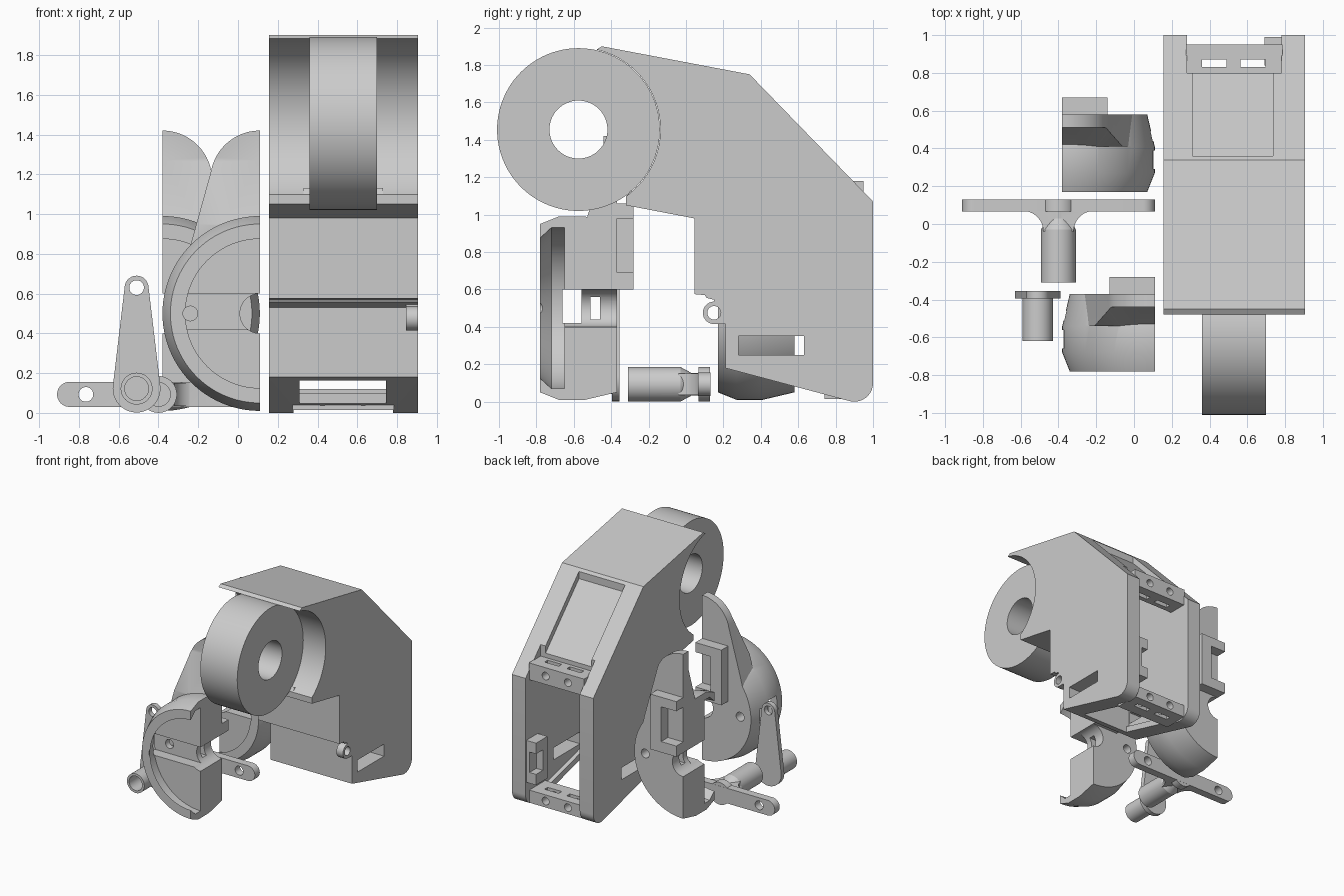
import bpy, bmesh, math
from mathutils import Vector

if "Cube" in bpy.data.objects:
    bpy.data.objects.remove(bpy.data.objects["Cube"])

grey = bpy.data.materials.new("light_grey")
grey.diffuse_color = (0.6, 0.6, 0.6, 1)
grey.use_nodes = True
grey.node_tree.nodes["Principled BSDF"].inputs["Base Color"].default_value = grey.diffuse_color


def loft(name, rings):
    """Solid through rings holding equal numbers of points."""
    bm = bmesh.new()
    vs = [[bm.verts.new(p) for p in ring] for ring in rings]
    n = len(vs[0])
    for a, b in zip(vs, vs[1:]):
        for i in range(n):
            j = (i + 1) % n
            bm.faces.new((a[i], a[j], b[j], b[i]))
    bm.faces.new(vs[0][::-1])
    bm.faces.new(vs[-1])
    bmesh.ops.recalc_face_normals(bm, faces=bm.faces)
    me = bpy.data.meshes.new(name)
    bm.to_mesh(me)
    bm.free()
    me.materials.append(grey)
    ob = bpy.data.objects.new(name, me)
    bpy.context.collection.objects.link(ob)
    return ob


def place(axis, p, a):
    u, v = p
    return {'x': (a, u, v), 'y': (u, a, v), 'z': (u, v, a)}[axis]


def prism(name, axis, pts, a0, a1):
    return loft(name, [[place(axis, p, a) for p in pts] for a in (a0, a1)])


def box(name, x0, x1, y0, y1, z0, z1):
    return prism(name, 'z', [(x0, y0), (x1, y0), (x1, y1), (x0, y1)], z0, z1)


def arc(c, r, d0, d1, n):
    return [(c[0] + r * math.cos(math.radians(d0 + (d1 - d0) * i / n)),
             c[1] + r * math.sin(math.radians(d0 + (d1 - d0) * i / n))) for i in range(n + 1)]


def turned(name, axis, c, profile, n=64):
    """Round solid from (position, radius) pairs along an axis."""
    return loft(name, [[place(axis, p, a) for p in arc(c, r, 0, 360, n)[:-1]] for a, r in profile])


def cyl(name, axis, c, r, a0, a1, n=64):
    return turned(name, axis, c, [(a0, r), (a1, r)], n)


def boolean(ob, op, *others):
    bpy.context.view_layer.objects.active = ob
    for o in others:
        m = ob.modifiers.new("bool", 'BOOLEAN')
        m.operation, m.solver, m.object = op, 'EXACT', o
        bpy.ops.object.modifier_apply(modifier=m.name)
        bpy.data.objects.remove(o, do_unlink=True)
    return ob


def cut(ob, *others):
    return boolean(ob, 'DIFFERENCE', *others)


def join(ob, *others):
    return boolean(ob, 'UNION', *others)


# Housing: side outline extruded across its width
X0, X1 = 0.155, 0.905
ROLL = (-0.575, 1.455)
outline = [(-0.45, 1.90), (0.34, 1.75), (1.0, 1.07)]
outline += arc((0.9, 0.1), 0.1, 0, -105, 10)
outline += [(0.21, 0.18), (0.21, 0.53), (0.11, 0.555), (0.10, 0.57), (0.045, 0.575), (0.045, 0.98),
            (-0.32, 1.05), (-0.32, 1.10), (-0.50, 1.45), (-0.50, 1.87)]
housing = prism("housing", 'x', outline, X0, X1)
hollow = [(0.27, 0.215), (0.27, 0.60), (0.12, 0.65), (0.12, 1.0), (0.30, 1.50), (0.37, 1.55),
          (0.80, 1.12), (0.80, 1.4), (1.1, 1.4), (1.1, -0.1), (0.75, -0.1), (0.75, 0.09)]
slope = lambda y, d: (y, 1.75 - 1.03 * (y - 0.34) + d)
cut(housing,
    cyl("seat_cut", 'x', ROLL, 0.438, 0, 1.1, 96),
    prism("hollow_cut", 'x', hollow, 0.28, 0.78),
    prism("panel_cut", 'x', [slope(0.36, -0.06), slope(0.36, 0.1), slope(0.81, 0.1), slope(0.81, -0.06)],
          0.31, 0.735),
    box("floor_window", 0.31, 0.745, 0.275, 0.71, -0.1, 0.3),
    box("side_slot", 0, 1.1, 0.28, 0.63, 0.25, 0.35))

# Hinge lug on the housing front
lug = join(cyl("hinge_lug", 'x', (0.15, 0.475), 0.06, 0.845, X1, 32),
           box("lug_root", 0.845, X1, 0.15, 0.22, 0.415, 0.545))
cut(lug, cyl("lug_hole", 'x', (0.15, 0.475), 0.036, 0.8, 1, 32))

# Mounting bars across the rear opening, with screw holes and nut slots
top_bar = box("top_mount_bar", 0.275, 0.785, 0.79, 0.95, 1.04, 1.18)
bottom_bar = box("bottom_mount_bar", 0.275, 0.785, 0.74, 0.95, 0.015, 0.12)
for bar, z in ((top_bar, 1.11), (bottom_bar, 0.068)):
    for x in (0.425, 0.63):
        cut(bar, cyl("screw_hole", 'y', (x, z), 0.032, 0.72, 1, 24),
            box("nut_slot", x - 0.065, x + 0.065, 0.83, 0.87, z - 0.2, z + 0.2))

# Clip inside the rear opening
latch = box("inner_latch", 0.69, 0.79, 0.84, 0.99, 0.2, 0.55)
cut(latch, box("latch_notch", 0.66, 0.75, 0.90, 1.1, 0.29, 0.46))

# Cutting tooth on the front lip
prism("cutting_tooth", 'x', [(-0.318, 1.06), (-0.318, 1.10), (-0.295, 1.13), (-0.27, 1.11), (-0.24, 1.05)],
      0.33, 0.73)

# Tape roll
roll = cyl("roll", 'x', ROLL, 0.435, 0.36, 0.70, 96)
cut(roll, cyl("roll_bore", 'x', ROLL, 0.155, 0.2, 0.9, 64))


# Half-round shell with raised arm and clip
def make_shell(name):
    c = (0.11, 0.5)
    shell = turned(name, 'y', c, [(-0.78, 0.45), (-0.68, 0.49), (-0.54, 0.49), (-0.37, 0.45)], 96)
    arm_outline = [(0.2, 0.5), (0.2, 1.42)] + arc((0.11, 1.17), 0.25, 90, 170, 14) + \
                  [(-0.24, 0.84), (-0.30, 0.60)]
    arm = prism("arm", 'y', arm_outline, -0.60, -0.37)
    cut(arm, prism("arm_slope", 'x', [(-0.7, 0.3), (-0.54, 0.3), (-0.54, 0.95), (-0.44, 1.27),
                                      (-0.44, 1.6), (-0.7, 1.6)], -0.6, 0.4))
    clip = box("clip", -0.13, 0.2, -0.40, -0.28, 0.60, 1.06)
    cut(clip, box("clip_notch", -0.03, 0.3, -0.37, -0.2, 0.69, 0.98))
    join(shell, arm, clip)
    cut(shell, box("half_cut", 0.11, 0.9, -1, 0, -0.2, 1.7),
        turned("dish", 'y', c, [(-0.80, 0.366), (-0.78, 0.375), (-0.72, 0.43), (-0.65, 0.43)], 96),
        box("channel", -0.6, 0.2, -0.66, -0.56, 0.42, 0.60),
        box("strap_slot", -0.6, 0.2, -0.51, -0.46, 0.44, 0.56),
        cyl("axle_hole", 'y', c, 0.1, -0.9, -0.1, 48),
        cyl("pin_hole", 'y', (-0.24, 0.5), 0.037, -0.9, -0.1, 24))
    return shell


make_shell("front_shell")
rear = make_shell("rear_shell")
bm = bmesh.new()
bm.from_mesh(rear.data)
for v in bm.verts:                       # mirrored and shifted backward
    v.co = Vector((-0.27 - v.co.x, v.co.y + 0.95, v.co.z))
bmesh.ops.reverse_faces(bm, faces=bm.faces)
bm.to_mesh(rear.data)
bm.free()

# Double-ended lever with flared post
cx, cz = -0.40, 0.093
bar = [p for p in arc((cx + 0.447, cz), 0.063, -90, 90, 16)] + \
      [p for p in arc((cx - 0.447, cz), 0.063, 90, 270, 16)]
lever = prism("double_lever", 'y', bar, 0.065, 0.13)
flare = [(cx - 0.15, 0.08)] + arc((cx - 0.19, -0.04), 0.11, 80, 0, 8) + \
        arc((cx + 0.19, -0.04), 0.11, 180, 100, 8) + [(cx + 0.15, 0.08)]
join(lever, cyl("hub", 'y', (cx, cz), 0.0925, 0.066, 0.129),
     prism("flare", 'z', flare, 0.035, 0.151),
     turned("post", 'y', (cx, cz), [(-0.31, 0.0925), (-0.03, 0.0925), (0.03, 0.06), (0.08, 0.06)]))
cut(lever, cyl("post_bore", 'y', (cx, cz), 0.06, -0.4, -0.1, 32),
    *[cyl("end_hole", 'y', (cx + s * 0.365, cz), 0.037, 0, 0.2, 24) for s in (-1, 1)])

# Single crank with hollow post
base, tip = (-0.51, 0.122), (-0.51, 0.63)
crank = prism("crank", 'y', arc(tip, 0.06, 7, 173, 20) + arc(base, 0.12, 173, 367, 32), -0.395, -0.355)
join(crank, cyl("crank_post", 'y', base, 0.08, -0.62, -0.36))
cut(crank, cyl("crank_bore", 'y', base, 0.06, -0.7, -0.42, 32),
    cyl("crank_hole", 'y', tip, 0.037, -0.5, -0.3, 24))

# Smooth the round surfaces only
for ob in bpy.context.scene.objects:
    bpy.ops.object.select_all(action='DESELECT')
    ob.select_set(True)
    bpy.context.view_layer.objects.active = ob
    bpy.ops.object.shade_smooth_by_angle(angle=math.radians(25))
